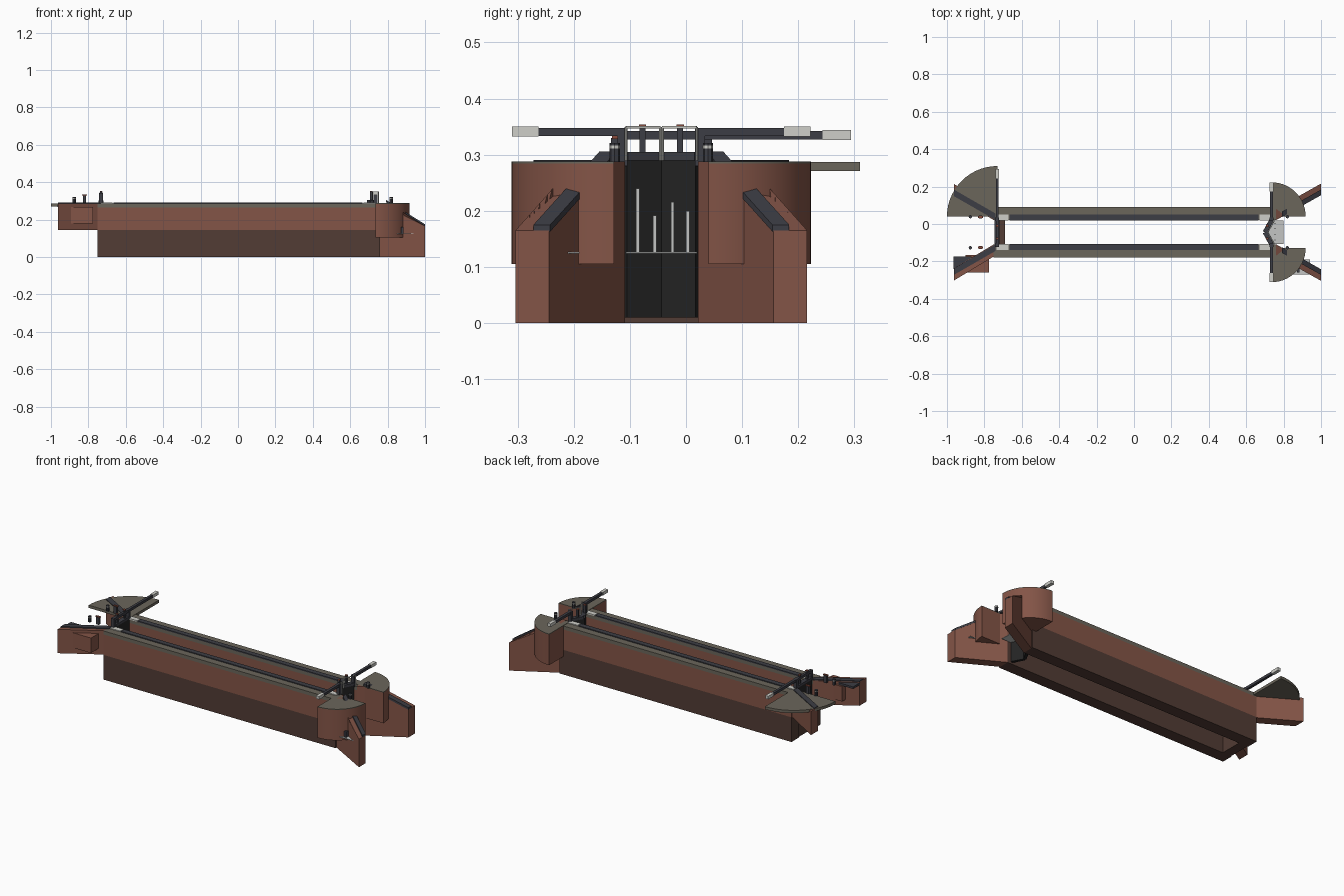
import bpy, bmesh, math

old = bpy.data.objects.get("Cube")
if old:
    bpy.data.objects.remove(old)

MID = -0.044  # centre line of the channel


def material(name, r, g, b):
    m = bpy.data.materials.new(name)
    m.use_nodes = True
    m.diffuse_color = (r, g, b, 1)
    m.node_tree.nodes["Principled BSDF"].inputs["Base Color"].default_value = (r, g, b, 1)
    return m


BRICK = material("brick", .23, .09, .063)
WET = material("wet_brick", .085, .045, .035)
STONE = material("paving_stone", .147, .133, .104)
SLATE = material("dark_coping", .046, .047, .058)
GATE = material("gate_black", .017, .017, .017)
WHITE = material("white_paint", .62, .62, .58)
RUST = material("rust_red", .25, .07, .045)
FOAM = material("foam_grey", .55, .56, .55)


def prism(name, pts, z0, tops, mat, smooth=False):
    """Plan outline raised from z0 (or list) to tops (or list)."""
    n = len(pts)
    lows = z0 if isinstance(z0, list) else [z0] * n
    highs = tops if isinstance(tops, list) else [tops] * n
    bm = bmesh.new()
    lo = [bm.verts.new((x, y, z)) for (x, y), z in zip(pts, lows)]
    hi = [bm.verts.new((x, y, z)) for (x, y), z in zip(pts, highs)]
    bm.faces.new(lo)
    bm.faces.new(hi)
    for i in range(n):
        j = (i + 1) % n
        bm.faces.new((lo[i], lo[j], hi[j], hi[i]))
    bmesh.ops.recalc_face_normals(bm, faces=bm.faces)
    me = bpy.data.meshes.new(name)
    bm.to_mesh(me)
    bm.free()
    me.materials.append(mat)
    ob = bpy.data.objects.new(name, me)
    bpy.context.collection.objects.link(ob)
    if smooth:
        bpy.ops.object.select_all(action='DESELECT')
        ob.select_set(True)
        bpy.context.view_layer.objects.active = ob
        bpy.ops.object.shade_smooth_by_angle()
    return ob


def box(name, x0, x1, y0, y1, z0, z1, mat):
    return prism(name, [(x0, y0), (x1, y0), (x1, y1), (x0, y1)], z0, z1, mat)


def strip(name, a, b, w, z0, z1, mat):
    """Upright bar between two plan points, w thick."""
    dx, dy = b[0] - a[0], b[1] - a[1]
    k = w / 2 / math.hypot(dx, dy)
    px, py = -dy * k, dx * k
    return prism(name, [(a[0] + px, a[1] + py), (a[0] - px, a[1] - py),
                        (b[0] - px, b[1] - py), (b[0] + px, b[1] + py)], z0, z1, mat)


def post(name, x, y, r, z0, z1, mat):
    pts = [(x + r * math.cos(i * math.pi / 4), y + r * math.sin(i * math.pi / 4)) for i in range(8)]
    return prism(name, pts, z0, z1, mat)


def quarter(name, x, y, r, sx, sy, z0, z1, mat):
    steps = 14
    pts = [(x, y)]
    for i in range(steps + 1):
        t = i / steps * math.pi / 2
        pts.append((x + sx * r * math.cos(t), y + sy * r * math.sin(t)))
    return prism(name, pts, z0, z1, mat, True)


for side, s in (("left", 1), ("right", -1)):
    def Y(d):
        return MID + s * d

    # chamber wall with paving and coping
    box(side + "_wall_lower", -.75, .76, Y(.065), Y(.135), 0, .145, WET)
    box(side + "_wall_upper", -.75, .76, Y(.065), Y(.135), .145, .265, BRICK)
    box(side + "_wall_paving", -.75, .76, Y(.065), Y(.135), .265, .286, STONE)
    box(side + "_coping", -.665, .665, Y(.064), Y(.094), .284, .291, SLATE)
    for end, a in (("upper", -.735), ("lower", .67)):
        box(side + "_" + end + "_coping_end", a, a + .065, Y(.064), Y(.094), .284, .291, WHITE)

    # downstream wing wall with sloping top
    xs = (.76, .805, 1.0)
    zs = (.288, .288, .165)
    off = [(x - .76) * .5625 for x in xs]
    pts = [(x, Y(.065 + o)) for x, o in zip(xs, off)]
    pts += [(x, Y(.125 + o)) for x, o in reversed(list(zip(xs, off)))]
    prism(side + "_lower_wing", pts, 0, list(zs + zs[::-1]), BRICK)
    cap = [(.79, Y(.08)), (1.0, Y(.198)), (1.0, Y(.228)), (.79, Y(.11))]
    prism(side + "_lower_wing_cap", cap, [.294, .163, .163, .294], [.306, .175, .175, .306], SLATE)

    # quarter-round abutment beside the lower gate
    quarter(side + "_abutment", .735, Y(.084), .183, 1, s, .105, .284, BRICK)
    quarter(side + "_abutment_top", .735, Y(.084), .183, 1, s, .284, .288, STONE)

    # upstream wing wall and its cap
    prism(side + "_upper_wing", [(-.75, Y(.065)), (-.963, Y(.193)), (-.963, Y(.258)), (-.75, Y(.13))],
          .145, .285, BRICK)
    prism(side + "_upper_wing_cap", [(-.74, Y(.065)), (-.963, Y(.193)), (-.963, Y(.228)), (-.74, Y(.1))],
          .285, .291, SLATE)

    # lower gate leaf, top rail and heel post
    hinge, tip = (.735, Y(.065)), (.7, MID)
    strip(side + "_lower_gate", hinge, tip, .016, .01, .29, GATE)
    strip(side + "_lower_gate_rail", hinge, tip, .024, .29, .305, SLATE)
    box(side + "_lower_heel_post", .725, .745, Y(.06), Y(.078), .28, .348, SLATE)
    box(side + "_lower_balance_beam", .727, .743, Y(.064), Y(.22), .333, .348, SLATE)
    box(side + "_lower_beam_tip", .725, .745, Y(.219), Y(.266), .332, .35, WHITE)

    # handrail above the lower gate
    a, b = (.752, Y(.063)), (.718, Y(.002))
    strip(side + "_handrail", a, b, .004, .347, .351, WHITE)
    for label, p in (("outer", a), ("inner", b)):
        post(side + "_rail_post_" + label, p[0], p[1], .0025, .29, .349, WHITE)

    # paddle gear on both gates
    for end, x in (("lower", .712), ("upper", -.732)):
        box(side + "_" + end + "_paddle_rod", x - .006, x + .006, Y(.028), Y(.039), .29, .35, SLATE)
        box(side + "_" + end + "_paddle_cap", x - .007, x + .007, Y(.027), Y(.04), .35, .354, RUST)

    # bollards and ground paddle stand
    for label, x in (("upper", -.875), ("lower", .82)):
        post(side + "_" + label + "_bollard", x, Y(.083), .009, .287, .311, SLATE)
        post(side + "_" + label + "_bollard_band", x, Y(.083), .0095, .311, .316, WHITE)
        post(side + "_" + label + "_bollard_top", x, Y(.083), .009, .316, .321, SLATE)
    box(side + "_ground_paddle", -.83, -.812, Y(.074), Y(.09), .287, .33, SLATE)
    box(side + "_ground_paddle_cap", -.835, -.807, Y(.077), Y(.088), .328, .334, RUST)

# upstream landing, brick buttress and step
quarter("upper_landing", -.73, .04, .27, -1, 1, .271, .287, STONE)
box("buttress", -.9, -.775, -.26, -.165, .18, .268, BRICK)
box("landing_step", -.965, -.87, -.24, -.175, .268, .28, SLATE)

# upper sill, gate and balance beam
box("upper_sill", -.745, -.69, -.11, .022, 0, .145, WET)
box("upper_gate", -.742, -.722, -.109, .021, .145, .29, GATE)
box("upper_gate_rail", -.745, -.719, -.109, .021, .29, .303, SLATE)
box("upper_heel_post", -.742, -.722, .016, .034, .28, .342, SLATE)
box("upper_mitre_post", -.742, -.722, -.122, -.104, .28, .342, SLATE)
box("upper_balance_beam", -.739, -.724, -.122, .245, .327, .342, SLATE)
box("upper_beam_tip", -.741, -.722, .243, .294, .326, .344, WHITE)

# leak jets and foam below the lower gate
prism("foam", [(.735, -.107), (.8, -.107), (.8, .02), (.735, .02), (.705, MID)], .124, .127, FOAM)
for i, (y, z) in enumerate(((-.086, .24), (-.056, .192), (-.024, .216), (.003, .2))):
    box("leak_jet_%d" % i, .75, .756, y - .003, y + .003, .126, z, FOAM)

# outfall through the right wing
box("outfall_pipe", .872, .886, -.26, -.19, .126, .16, SLATE)
box("outfall_foam", .84, .94, -.27, -.19, .124, .127, FOAM)
